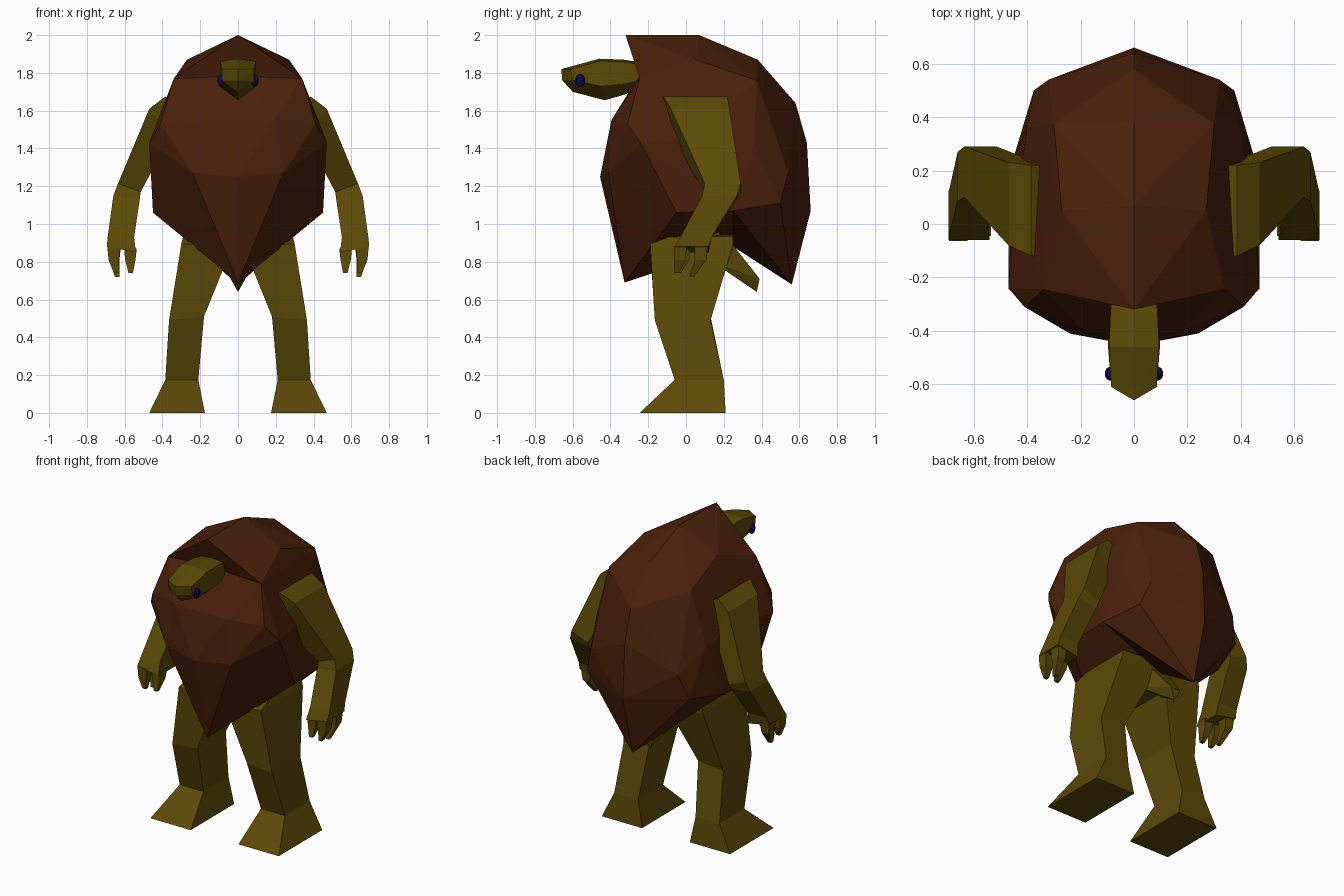
import bpy, bmesh
from mathutils import Vector, Matrix


def material(name, rgb):
    m = bpy.data.materials.new(name)
    m.diffuse_color = (*rgb, 1)
    return m


SHELL = material("shell brown", (0.068, 0.0145, 0.003))
SKIN = material("olive skin", (0.106, 0.068, 0.002))
EYE = material("navy eye", (0.003, 0.003, 0.09))


def finish(bm, name, mat):
    bmesh.ops.recalc_face_normals(bm, faces=bm.faces)
    me = bpy.data.meshes.new(name)
    bm.to_mesh(me)
    bm.free()
    me.materials.append(mat)
    ob = bpy.data.objects.new(name, me)
    bpy.context.collection.objects.link(ob)
    return ob


def hull(name, pts, mat):
    """Convex faceted solid from half of its points (mirrored in x)."""
    bm = bmesh.new()
    for x, y, z in pts:
        for s in ((1, -1) if x else (1,)):
            bm.verts.new((s * x, y, z))
    bmesh.ops.convex_hull(bm, input=bm.verts)
    loose = [v for v in bm.verts if not v.link_faces]
    bmesh.ops.delete(bm, geom=loose, context='VERTS')
    return finish(bm, name, mat)


def loft(name, rings, mat, side=1):
    """Skin a list of closed rings with capped ends."""
    bm = bmesh.new()
    vs = [[bm.verts.new((side * x, y, z)) for x, y, z in r] for r in rings]
    n = len(vs[0])
    for a, b in zip(vs, vs[1:]):
        for i in range(n):
            j = (i + 1) % n
            bm.faces.new((a[i], a[j], b[j], b[i]))
    bm.faces.new(vs[0])
    bm.faces.new(vs[-1])
    return finish(bm, name, mat)


def box_ring(x0, x1, y0, y1, z0, z1):
    """Four-sided limb section: z0 on the inner side, z1 on the outer."""
    return [(x0, y0, z0), (x1, y0, z1), (x1, y1, z1), (x0, y1, z0)]


# Shell: back dome and belly plate share the side corners
side_corner = (0.45, 0.25, 1.07)
side_mid = (0.45, 0.02, 1.45)
hood_corner = (0.34, -0.245, 1.77)
under = (0, 0.25, 0.88)
hull("back_shell", [
    (0, -0.32, 2.0), (0, 0.07, 2.0), (0, 0.38, 1.87), (0, 0.58, 1.64),
    (0, 0.64, 1.43), (0, 0.66, 1.07), (0, 0.56, 0.68),
    (0.27, 0.05, 1.87), (0.30, 0.375, 1.76), (0.40, 0.36, 1.42),
    (0.32, 0.54, 1.27), (0.375, 0.50, 1.11),
    hood_corner, side_mid, side_corner, under], SHELL)
hull("belly_shell", [
    (0, -0.245, 1.79), hood_corner, (0.19, -0.395, 1.55), (0.41, -0.31, 1.53),
    (0.47, -0.24, 1.43), (0.24, -0.41, 1.27), (0, -0.455, 1.25),
    (0.45, -0.05, 1.06), (0, -0.325, 0.69), side_mid, side_corner, under],
    SHELL)

# Head with blunt snout, ridged top and keeled chin
hull("head", [
    (0, -0.66, 1.82), (0, -0.655, 1.76), (0, -0.60, 1.70), (0, -0.43, 1.655),
    (0, -0.31, 1.69), (0, -0.20, 1.76), (0, -0.46, 1.875), (0, -0.33, 1.87),
    (0, -0.20, 1.85), (0.085, -0.61, 1.82), (0.085, -0.60, 1.76),
    (0.094, -0.46, 1.862), (0.098, -0.45, 1.73), (0.088, -0.33, 1.858),
    (0.090, -0.33, 1.74), (0.075, -0.20, 1.84), (0.075, -0.20, 1.77)], SKIN)

# Pelvis and tail
hull("pelvis", [(0.2, -0.12, 0.80), (0.2, 0.18, 0.80),
                (0.25, -0.10, 0.98), (0.25, 0.18, 0.98)], SKIN)
hull("tail", [(0.09, 0.14, 0.80), (0.07, 0.24, 0.90), (0, 0.22, 0.76),
              (0.035, 0.39, 0.71), (0, 0.375, 0.64)], SKIN)

for side, label in ((1, "left"), (-1, "right")):
    # Leg with wedge foot
    loft(label + "_leg", [
        box_ring(0.02, 0.29, -0.08, 0.25, 0.95, 0.935),
        box_ring(0.03, 0.30, -0.19, 0.25, 0.88, 0.895),
        box_ring(0.18, 0.365, -0.165, 0.13, 0.51, 0.49),
        box_ring(0.21, 0.385, -0.06, 0.20, 0.175, 0.175),
        box_ring(0.175, 0.47, -0.245, 0.21, 0, 0)], SKIN, side)
    # Arm down to the palm
    loft(label + "_arm", [
        box_ring(0.33, 0.385, -0.12, 0.22, 1.64, 1.675),
        box_ring(0.36, 0.47, -0.08, 0.23, 1.46, 1.61),
        box_ring(0.515, 0.635, 0.10, 0.29, 1.17, 1.215),
        box_ring(0.52, 0.66, 0.085, 0.27, 1.13, 1.15),
        box_ring(0.55, 0.69, -0.03, 0.135, 0.93, 0.93),
        box_ring(0.54, 0.695, -0.06, 0.12, 0.85, 0.88)], SKIN, side)
    # Two fingers and a thumb
    for i, (x, y, tx, ty, tz) in enumerate([
            (0.658, -0.03, 0.645, -0.05, 0.74),
            (0.655, 0.08, 0.640, 0.03, 0.72),
            (0.570, -0.01, 0.568, -0.04, 0.74)]):
        r, t = 0.034, 0.012
        loft(f"{label}_finger_{i + 1}", [
            box_ring(x - r, x + r, y - r, y + r, 0.87, 0.88),
            box_ring(x - r * 0.8, x + r * 0.8, y - r, y + r * 0.8, 0.81, 0.81),
            box_ring(tx - t, tx + t, ty - t, ty + t, tz, tz)], SKIN, side)
    # Eye
    bm = bmesh.new()
    bmesh.ops.create_uvsphere(bm, u_segments=10, v_segments=8, radius=1,
                              matrix=Matrix.LocRotScale(
                                  Vector((side * 0.09, -0.56, 1.76)), None,
                                  Vector((0.02, 0.026, 0.034))))
    finish(bm, label + "_eye", EYE)
